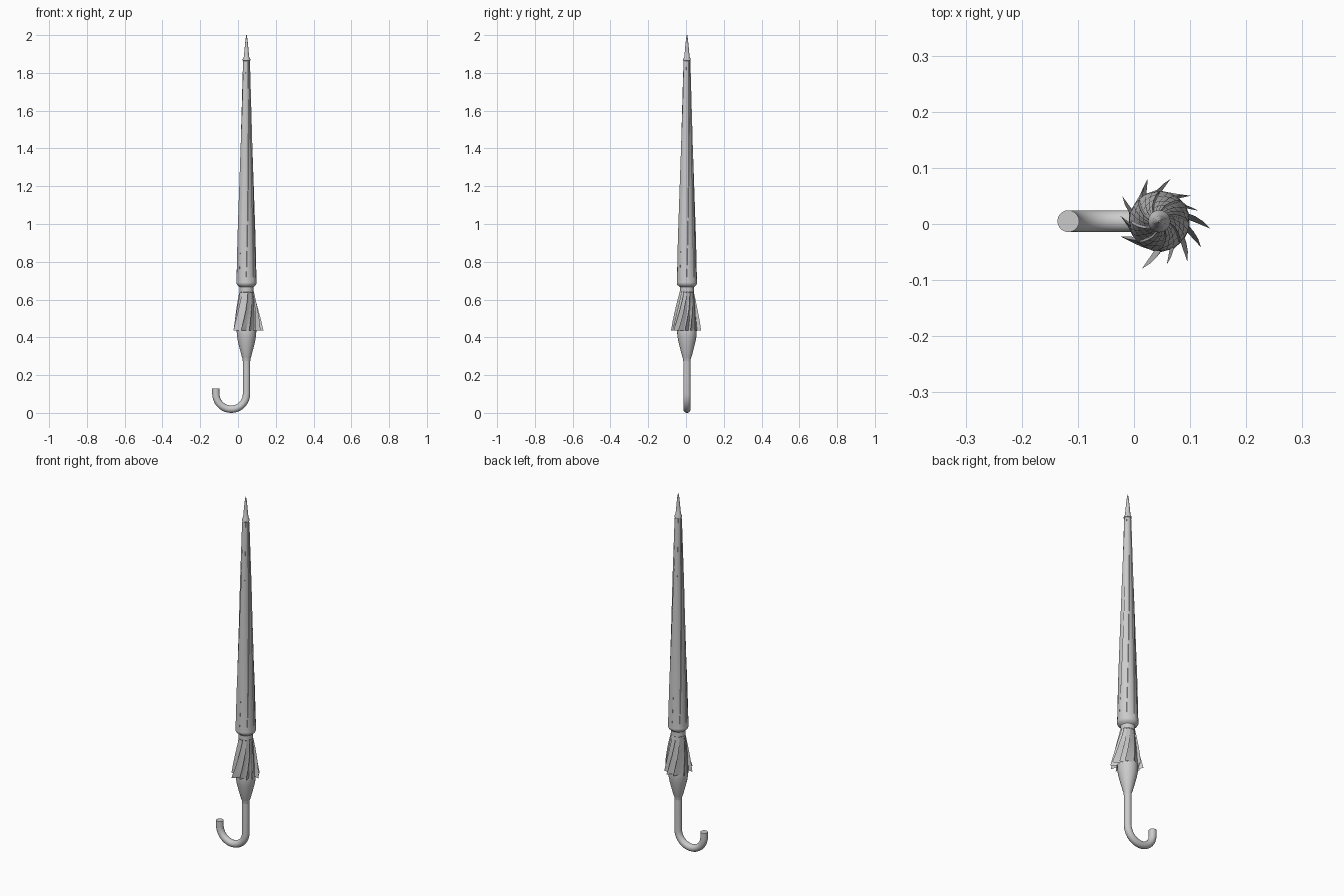
import bpy
from math import sin, cos, pi, radians
from mathutils import Vector

if "Cube" in bpy.data.objects:
    bpy.data.objects.remove(bpy.data.objects["Cube"])

AX, AY = 0.045, 0.005   # umbrella axis


def loft(name, rings, caps=True, smooth=35):
    n = len(rings[0])
    verts = [p for r in rings for p in r]
    faces = []
    for i in range(len(rings) - 1):
        for j in range(n):
            k = (j + 1) % n
            faces.append((i * n + j, i * n + k, (i + 1) * n + k, (i + 1) * n + j))
    if caps:
        faces.append(tuple(reversed(range(n))))
        faces.append(tuple(range(len(verts) - n, len(verts))))
    me = bpy.data.meshes.new(name)
    me.from_pydata(verts, [], faces)
    ob = bpy.data.objects.new(name, me)
    bpy.context.collection.objects.link(ob)
    bpy.ops.object.select_all(action='DESELECT')
    ob.select_set(True)
    bpy.context.view_layer.objects.active = ob
    bpy.ops.object.shade_smooth_by_angle(angle=radians(smooth))
    return ob


def polar(a, r, z):
    return (AX + r * cos(a), AY + r * sin(a), z)


def lathe(name, profile, n=24):
    return loft(name, [[polar(2 * pi * j / n, r, z) for j in range(n)] for r, z in profile])


# pointed ferrule with its small collar
lathe("ferrule", [(0.012, 1.86), (0.02, 1.866), (0.02, 1.873), (0.014, 1.885),
                  (0.010, 1.93), (0.005, 1.98), (0.0015, 2.0)], 16)

# rolled canopy: overlapping folds that spiral slightly and fade at the hem
folds, steps = 8, 4
rings = []
for r, z, amp, twist in [(0.053, 0.69, 0.0, 0), (0.052, 0.72, 0.02, 0),
                         (0.046, 0.92, 0.10, 6), (0.037, 1.2, 0.14, 14),
                         (0.028, 1.5, 0.18, 24), (0.019, 1.8, 0.16, 34),
                         (0.017, 1.87, 0.05, 36)]:
    ring = []
    for f in range(folds):
        for s in range(steps):
            t = s / (steps - 1)
            a = 2 * pi * (f + 0.95 * t) / folds + radians(twist)
            ring.append(polar(a, r * (1 + amp * (0.5 - t)), z))
    rings.append(ring)
loft("rolled_canopy", rings)

# rounded hem and the strap band below it
lathe("canopy_hem", [(0.036, 0.665), (0.043, 0.671), (0.049, 0.676),
                     (0.0535, 0.685), (0.0535, 0.692), (0.050, 0.72)])
lathe("strap_band", [(0.034, 0.636), (0.037, 0.64), (0.037, 0.672), (0.034, 0.676)])

# flared skirt: twisted pinwheel pleats (tip angle, tip radius)
pleats = [(352, 0.091), (328, 0.088), (305, 0.087), (280, 0.078), (250, 0.090),
          (201, 0.075), (172, 0.070), (146, 0.079), (105, 0.079), (75, 0.078),
          (39, 0.072), (15, 0.072)]


def skirt_ring(t):
    z = 0.645 - 0.21 * t
    twist = radians(32 * (1 - t))
    ring = []
    for i, (a, tip) in enumerate(pleats):
        gap = (a - pleats[(i + 1) % len(pleats)][0]) % 360
        for ang, r in ((a, tip), (a + 10, 0.054), (a - gap * 0.35, 0.056)):
            top = 0.034 + (r - 0.054) * 0.12
            ring.append(polar(radians(ang) + twist, top + (r - top) * t, z))
    return ring


loft("flared_skirt", [skirt_ring(t / 4) for t in range(5)], caps=False, smooth=25)

# tapered grip under the skirt
lathe("grip", [(0.018, 0.27), (0.020, 0.275), (0.020, 0.285), (0.024, 0.295),
               (0.036, 0.34), (0.046, 0.38), (0.051, 0.41), (0.052, 0.435), (0.048, 0.47),
               (0.034, 0.56), (0.030, 0.64)])

# shaft ending in the crook handle
R, tube, n = 0.081, 0.0195, 20
cx, cz = AX - R, R + tube
path = [(AX, 0.29, 0.0), (AX, 0.2, 0.0)]
path += [(cx + R * cos(a), cz - R * sin(a), a) for a in (pi * i / 18 for i in range(19))]
path.append((cx - R, 0.13, pi))
rings = []
for x, z, a in path:
    out = Vector((cos(a), 0, -sin(a)))
    rings.append([Vector((x, AY, z)) + out * (tube * cos(b)) + Vector((0, tube * sin(b), 0))
                  for b in (2 * pi * j / n for j in range(n))])
crook = loft("crook_handle", rings)

# consistent outward normals
for ob in bpy.data.objects:
    bpy.ops.object.select_all(action='DESELECT')
    ob.select_set(True)
    bpy.context.view_layer.objects.active = ob
    bpy.ops.object.mode_set(mode='EDIT')
    bpy.ops.mesh.select_all(action='SELECT')
    bpy.ops.mesh.normals_make_consistent(inside=False)
    bpy.ops.object.mode_set(mode='OBJECT')
